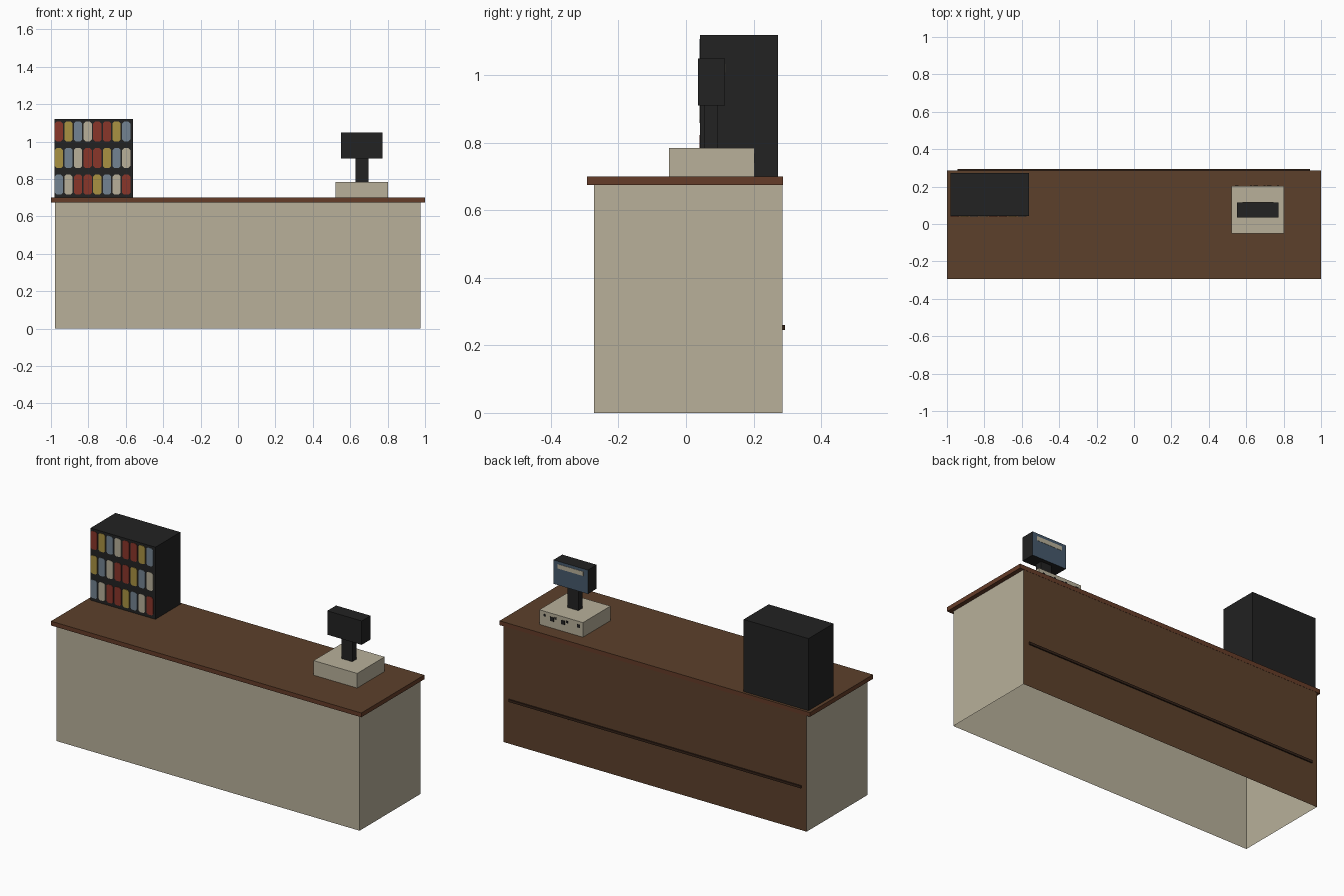
import bpy, bmesh

if "Cube" in bpy.data.objects:
    bpy.data.objects.remove(bpy.data.objects["Cube"])


def material(name, rgb):
    m = bpy.data.materials.new(name)
    lin = [((c / 255 + 0.055) / 1.055) ** 2.4 for c in rgb]
    m.diffuse_color = (*lin, 1)
    m.use_nodes = True
    m.node_tree.nodes["Principled BSDF"].inputs["Base Color"].default_value = m.diffuse_color
    return m


BEIGE = material("beige", (184, 176, 154))
BROWN = material("wood brown", (92, 64, 43))
EDGE = material("wood edge", (101, 60, 40))
DARK = material("groove brown", (52, 34, 24))
BLACK = material("black", (34, 34, 34))
RED = material("red", (138, 54, 42))
GOLD = material("gold", (170, 146, 66))
BLUE = material("grey blue", (116, 132, 146))
SCREEN = material("screen blue", (70, 90, 109))


def finish(name, bm, mats):
    bmesh.ops.recalc_face_normals(bm, faces=bm.faces)
    me = bpy.data.meshes.new(name)
    bm.to_mesh(me)
    bm.free()
    for m in mats:
        me.materials.append(m)
    ob = bpy.data.objects.new(name, me)
    bpy.context.collection.objects.link(ob)
    return ob


def box(name, x, y, z, *mats, rule=None, drop=None):
    """Box from min/max pairs; rule(normal) picks the material, drop(normal) removes faces."""
    bm = bmesh.new()
    bmesh.ops.create_cube(bm, size=1)
    for v in bm.verts:
        v.co = [r[0] if c < 0 else r[1] for c, r in zip(v.co, (x, y, z))]
    bm.normal_update()
    if rule:
        for f in bm.faces:
            f.material_index = rule(f.normal)
    if drop:
        gone = [f for f in bm.faces if drop(f.normal)]
        bmesh.ops.delete(bm, geom=gone, context='FACES')
    return finish(name, bm, mats)


def package(name, cx, cz, w, h, y, mat):
    """Thin plate with cut corners facing the front."""
    a, b, c = w / 2, h / 2, 0.01
    pts = [(-a + c, -b), (a - c, -b), (a, -b + c), (a, b - c),
           (a - c, b), (-a + c, b), (-a, b - c), (-a, -b + c)]
    bm = bmesh.new()
    face = bm.faces.new([bm.verts.new((cx + px, y, cz + pz)) for px, pz in pts])
    ext = bmesh.ops.extrude_face_region(bm, geom=[face])
    for v in ext["geom"]:
        if isinstance(v, bmesh.types.BMVert):
            v.co.y -= 0.002
    return finish(name, bm, [mat])


# Counter: hollow body open underneath, wooden back, wooden top
box("counter_body", (-0.978, 0.975), (-0.273, 0.286), (0, 0.676), BEIGE, BROWN,
    rule=lambda n: int(n.y > 0.5), drop=lambda n: abs(n.z) > 0.5)
box("counter_top", (-1, 1), (-0.293, 0.287), (0.675, 0.70), BROWN, EDGE,
    rule=lambda n: int(n.z < 0.5))
box("back_rail", (-0.945, 0.94), (0.284, 0.293), (0.246, 0.26), DARK)

# Display rack with three rows of packages
box("display_rack", (-0.98, -0.562), (0.042, 0.272), (0.70, 1.12), BLACK)
cycle = [RED, GOLD, BLUE, BEIGE, RED]
for row, z in enumerate((1.054, 0.912, 0.770)):
    for col in range(8):
        package(f"package_{row}_{col}", -0.958 + col * 0.0515, z, 0.044, 0.106,
                0.0422, cycle[(row + col) % 5])

# Cash register
box("register_base", (0.522, 0.803), (-0.05, 0.203), (0.70, 0.785), BEIGE)
box("register_post", (0.628, 0.698), (0.055, 0.094), (0.785, 0.912), BLACK)
box("register_display", (0.551, 0.773), (0.035, 0.116), (0.911, 1.05), BLACK, SCREEN,
    rule=lambda n: int(n.y > 0.5))
box("display_readout", (0.58, 0.745), (0.115, 0.1175), (1.008, 1.033), BEIGE)

# Small keys on the operator side of the register
for i, (x, z, s) in enumerate([(0.77, 0.762, 0.006), (0.722, 0.752, 0.012),
                               (0.698, 0.762, 0.006), (0.65, 0.752, 0.012),
                               (0.625, 0.762, 0.006), (0.55, 0.758, 0.009)]):
    box(f"register_key_{i}", (x - s, x + s), (0.202, 0.205), (z - s, z + s), BLACK)
